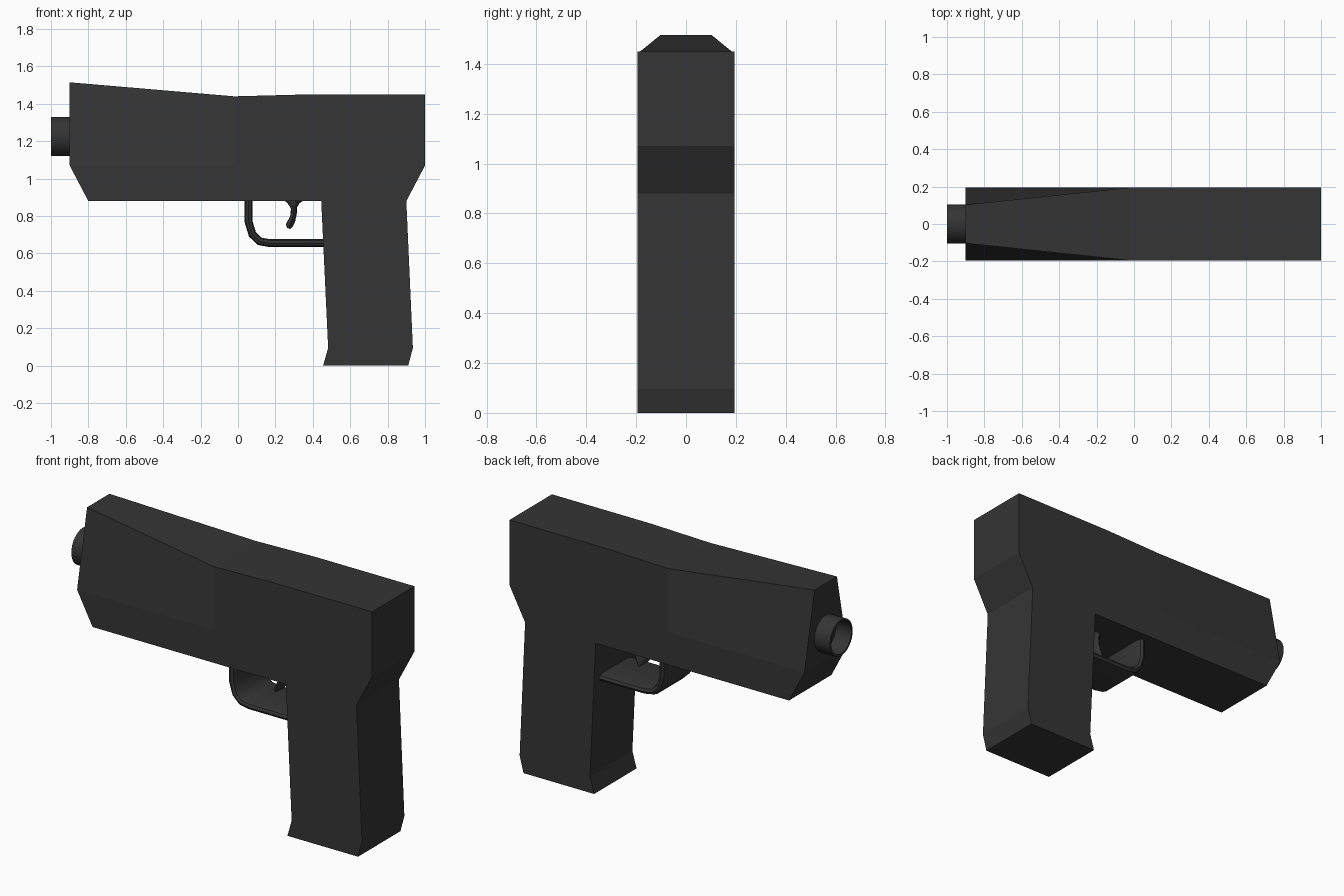
import bpy, bmesh, math
from mathutils import Vector

if "Cube" in bpy.data.objects:
    bpy.data.objects.remove(bpy.data.objects["Cube"])

mat = bpy.data.materials.new("dark_metal")
mat.diffuse_color = (0.035, 0.035, 0.035, 1)
mat.use_nodes = True
mat.node_tree.nodes["Principled BSDF"].inputs["Base Color"].default_value = mat.diffuse_color


def finish(name, bm, smooth=None):
    bmesh.ops.recalc_face_normals(bm, faces=bm.faces)
    me = bpy.data.meshes.new(name)
    bm.to_mesh(me)
    bm.free()
    ob = bpy.data.objects.new(name, me)
    bpy.context.collection.objects.link(ob)
    me.materials.append(mat)
    if smooth:
        bpy.ops.object.select_all(action='DESELECT')
        ob.select_set(True)
        bpy.context.view_layer.objects.active = ob
        bpy.ops.object.shade_smooth_by_angle(angle=math.radians(smooth))
    return ob


def bridge(bm, rings, closed=False):
    """Join successive vertex rings with quads; cap the ends unless closed."""
    n = len(rings[0])
    pairs = list(zip(rings, rings[1:]))
    if closed:
        pairs.append((rings[-1], rings[0]))
    else:
        bm.faces.new(rings[0])
        bm.faces.new(rings[-1])
    for a, b in pairs:
        for i in range(n):
            j = (i + 1) % n
            bm.faces.new((a[i], a[j], b[j], b[i]))


W = 0.195  # half width of body

# Body and grip: one side outline, mirrored across, muzzle top tapered
outline = [(-0.9, 1.515), (-0.02, 1.44), (0.36, 1.45), (1, 1.45), (1, 1.07),
           (0.9, 0.88), (0.935, 0.095), (0.91, 0), (0.455, 0), (0.482, 0.095),
           (0.445, 0.88), (-0.8, 0.88), (-0.9, 1.07)]
bm = bmesh.new()
sides = []
for s in (-1, 1):
    v = [bm.verts.new((x, s * (0.103 if i == 0 else W), z))
         for i, (x, z) in enumerate(outline)]
    mid = bm.verts.new((-0.02, s * W, 1.07))
    bm.faces.new((v[0], v[1], mid, v[12]))        # tapered panel
    bm.faces.new([mid] + v[1:6] + [v[10]])        # rear of slide
    bm.faces.new((mid, v[10], v[11], v[12]))      # lower front
    bm.faces.new(v[5:7] + v[9:11])                # grip
    bm.faces.new(v[6:10])                         # grip base
    sides.append(v)
a, b = sides
for i in range(len(a)):
    j = (i + 1) % len(a)
    bm.faces.new((a[i], a[j], b[j], b[i]))
finish("body", bm)

# Barrel: thin open tube
bm = bmesh.new()
rings = []
for x, r in ((-0.89, 0.105), (-1, 0.105), (-1, 0.093), (-0.89, 0.093)):
    rings.append([bm.verts.new((x, r * math.cos(t), 1.225 + r * math.sin(t)))
                  for t in (2 * math.pi * k / 32 for k in range(32))])
bridge(bm, rings, closed=True)
finish("barrel", bm, 40)

# Trigger guard: flat rounded band swept along a bent path
path = [Vector(p) for p in ((0.057, 0.9), (0.057, 0.768), (0.077, 0.702),
                            (0.115, 0.665), (0.17, 0.655), (0.48, 0.655))]
section = [(-0.15, 0), (-0.142, 0.014), (-0.115, 0.021), (0.115, 0.021),
           (0.142, 0.014), (0.15, 0), (0.142, -0.014), (0.115, -0.021),
           (-0.115, -0.021), (-0.142, -0.014)]
bm = bmesh.new()
rings = []
for i, p in enumerate(path):
    d0 = (p - path[i - 1]).normalized() if i else (path[1] - p).normalized()
    d1 = (path[i + 1] - p).normalized() if i + 1 < len(path) else d0
    d = (d0 + d1).normalized()
    nrm = Vector((-d.y, d.x)) / max(d.dot(d0), 0.5)
    rings.append([bm.verts.new((p.x + nrm.x * t, w, p.y + nrm.y * t))
                  for w, t in section])
bridge(bm, rings)
finish("trigger_guard", bm, 45)

# Trigger: curved tapering blade hanging under the body
#        front x, z, back x, z
rows = [(0.24, 0.89, 0.36, 0.89), (0.265, 0.868, 0.328, 0.868),
        (0.283, 0.84, 0.315, 0.845), (0.279, 0.80, 0.314, 0.81),
        (0.266, 0.775, 0.305, 0.77), (0.256, 0.757, 0.293, 0.745),
        (0.262, 0.738, 0.28, 0.73)]
bm = bmesh.new()
rings = []
for x0, z0, x1, z1 in rows:
    cx, cz, hx, hz = (x0 + x1) / 2, (z0 + z1) / 2, (x1 - x0) / 2, (z1 - z0) / 2
    rings.append([bm.verts.new((cx + hx * math.cos(t), 0.05 * math.sin(t),
                                cz + hz * math.cos(t)))
                  for t in (math.pi * k / 6 for k in range(12))])
bridge(bm, rings)
finish("trigger", bm, 50)
